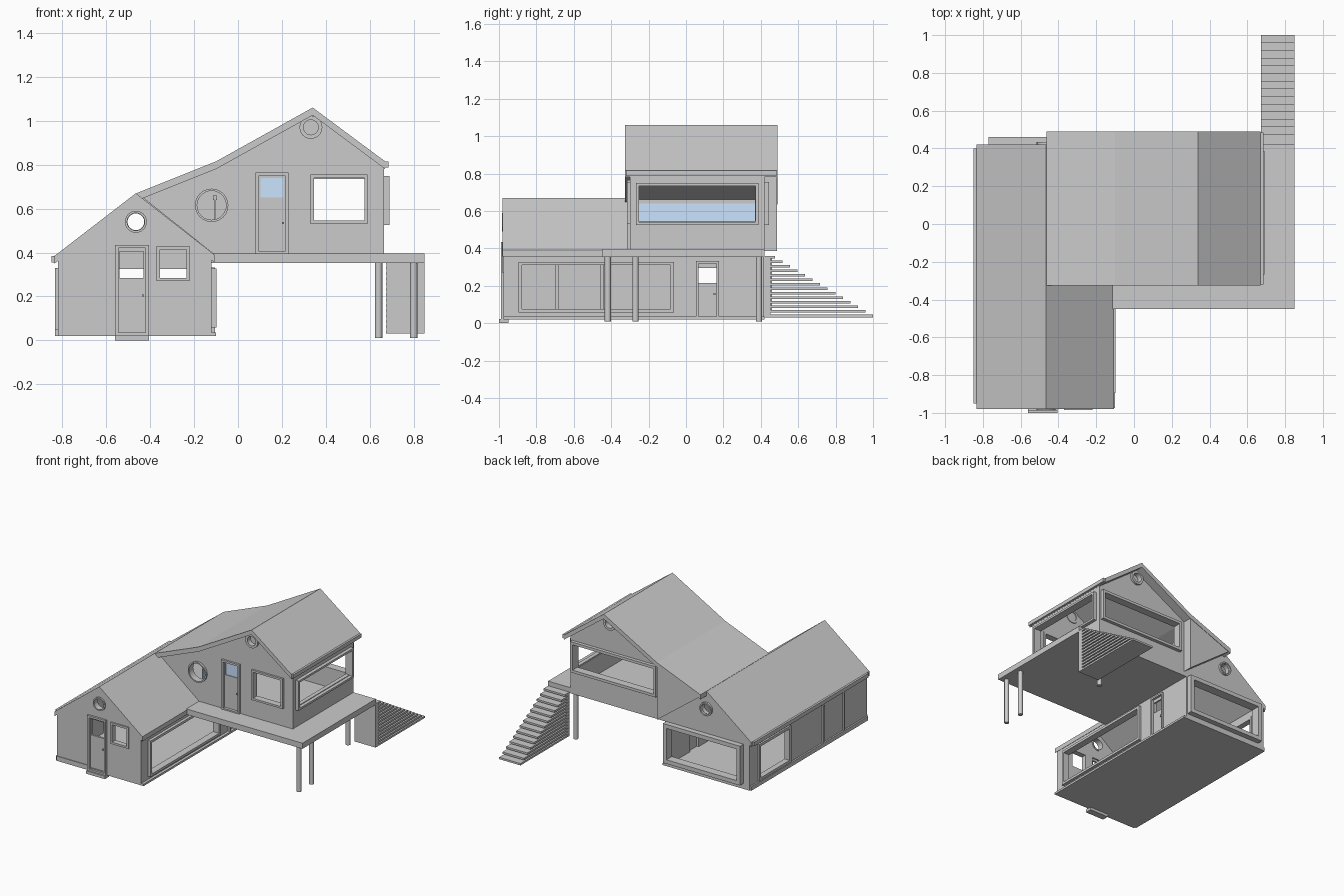
import bpy, math
from mathutils import Matrix

AXES = {'Y': ((1, 0, 0), (0, 0, 1), (0, -1, 0)),   # (u,v) = (x,z)
        'X': ((0, 1, 0), (0, 0, 1), (1, 0, 0))}    # (u,v) = (y,z)

glass = bpy.data.materials.new("blue_glass")
glass.diffuse_color = (0.6, 0.77, 1.0, 1)


def rect(u0, u1, v0, v1):
    return [(u0, v0), (u1, v0), (u1, v1), (u0, v1)]


def circle(u, v, r, n=24):
    return [(u + r * math.cos(2 * math.pi * i / n), v + r * math.sin(2 * math.pi * i / n)) for i in range(n)]


def panel(name, axis, a, b, outer, holes=(), mat=None):
    """Flat outline with holes, extruded from a to b along an axis."""
    cu = bpy.data.curves.new(name, 'CURVE')
    cu.dimensions = '2D'
    cu.fill_mode = 'BOTH'
    cu.extrude = abs(b - a) / 2
    for loop in [outer, *holes]:
        s = cu.splines.new('POLY')
        s.points.add(len(loop) - 1)
        for p, (u, v) in zip(s.points, loop):
            p.co = (u, v, 0, 1)
        s.use_cyclic_u = True
    tmp = bpy.data.objects.new(name + "_tmp", cu)
    bpy.context.collection.objects.link(tmp)
    me = bpy.data.meshes.new_from_object(tmp.evaluated_get(bpy.context.evaluated_depsgraph_get()))
    bpy.data.objects.remove(tmp)
    m = Matrix(AXES[axis]).transposed().to_4x4()
    m.translation['XYZ'.index(axis)] = (a + b) / 2
    me.transform(m)
    for p in me.polygons:
        p.use_smooth = False
    me.materials.clear()
    if mat:
        me.materials.append(mat)
    ob = bpy.data.objects.new(name, me)
    bpy.context.collection.objects.link(ob)
    return ob


def box(name, x0, x1, y0, y1, z0, z1, mat=None):
    return panel(name, 'Y', y0, y1, rect(x0, x1, z0, z1), mat=mat)


def frame(name, axis, a, b, r, w=0.015):
    u0, u1, v0, v1 = r
    return panel(name, axis, a, b, rect(*r), [rect(u0 + w, u1 - w, v0 + w, v1 - w)])


def ring(name, axis, a, b, u, v, r, ri):
    return panel(name, axis, a, b, circle(u, v, r), [circle(u, v, ri)])


def roof(name, y0, y1, pts, t=0.035):
    return panel(name, 'Y', y0, y1, pts + [(x, z - t) for x, z in reversed(pts)])


# Lower wing: floor, roof, gutter
box("lower_floor", -0.82, -0.10, -0.975, 0.42, 0.02, 0.035)
roof("lower_roof", -0.98, 0.42, [(-0.835, 0.385), (-0.465, 0.67), (-0.107, 0.39)])
box("lower_gutter", -0.85, -0.832, -0.95, 0.40, 0.355, 0.385)

# Lower wing gable walls
gable = [(-0.82, 0.02), (-0.12, 0.02), (-0.12, 0.375), (-0.465, 0.645), (-0.82, 0.375)]
panel("lower_front_wall", 'Y', -0.975, -0.945, gable,
      [rect(-0.545, -0.42, 0.04, 0.42), rect(-0.355, -0.235, 0.285, 0.415), circle(-0.465, 0.54, 0.043)])
panel("lower_back_wall", 'Y', 0.39, 0.42, gable,
      [rect(-0.745, -0.155, 0.085, 0.325), circle(-0.465, 0.54, 0.038)])
frame("lower_back_window_frame", 'Y', 0.395, 0.46, (-0.77, -0.13, 0.06, 0.355), 0.03)
frame("lower_front_window_frame", 'Y', -0.985, -0.95, (-0.37, -0.22, 0.27, 0.43))
for n, a, b in (("front", -0.985, -0.94), ("back", 0.385, 0.435)):
    ring("lower_%s_round_window" % n, 'Y', a, b, -0.465, 0.54, 0.05, 0.04)

# Lower front door with step
frame("lower_door_frame", 'Y', -0.99, -0.95, (-0.56, -0.405, 0.02, 0.435))
panel("lower_door", 'Y', -0.97, -0.955, rect(-0.546, -0.419, 0.034, 0.421), [rect(-0.54, -0.43, 0.285, 0.405)])
box("lower_door_handle", -0.437, -0.427, -0.985, -0.968, 0.20, 0.21)
box("door_step", -0.56, -0.405, -1.0, -0.95, 0.0, 0.022)
box("front_skirting", -0.82, -0.56, -0.98, -0.97, 0.02, 0.055)

# Lower wing long walls
panel("lower_right_wall", 'X', -0.15, -0.12, rect(-0.975, 0.42, 0.02, 0.375),
      [rect(-0.88, -0.08, 0.075, 0.31), rect(0.065, 0.165, 0.035, 0.32)])
frame("lower_right_window_frame", 'X', -0.15, -0.098, (-0.895, -0.065, 0.058, 0.328), 0.018)
frame("side_door_frame", 'X', -0.15, -0.105, (0.053, 0.177, 0.02, 0.332), 0.013)
panel("side_door", 'X', -0.135, -0.122, rect(0.064, 0.166, 0.034, 0.32), [rect(0.068, 0.162, 0.215, 0.295)])
box("side_door_handle", -0.123, -0.11, 0.147, 0.157, 0.15, 0.16)
panel("lower_left_wall", 'X', -0.82, -0.795, rect(-0.975, 0.42, 0.02, 0.375), [rect(-0.04, 0.30, 0.075, 0.31)])
frame("lower_left_window_frame", 'X', -0.832, -0.79, (-0.06, 0.32, 0.055, 0.33), 0.02)
for i, y in enumerate((-0.69, -0.45)):
    box("left_wall_post_%d" % i, -0.832, -0.785, y - 0.008, y + 0.008, 0.05, 0.33)
box("left_skirting", -0.832, -0.815, -0.97, 0.415, 0.02, 0.05)

# Upper wing roof and gutter
roof("upper_roof", -0.325, 0.49, [(-0.463, 0.67), (-0.10, 0.815), (0.34, 1.06), (0.67, 0.815)])
box("upper_gutter", 0.66, 0.685, -0.32, 0.485, 0.787, 0.815)

# Upper wing walls
upper = [(-0.10, 0.385), (0.665, 0.385), (0.665, 0.80), (0.34, 1.035), (-0.10, 0.79), (-0.44, 0.655)]
panel("upper_front_wall", 'Y', -0.30, -0.27, upper,
      [rect(0.095, 0.215, 0.40, 0.75), rect(0.345, 0.575, 0.545, 0.74),
       circle(-0.12, 0.615, 0.068), circle(0.332, 0.97, 0.045)])
panel("upper_back_wall", 'Y', 0.39, 0.42, upper,
      [rect(-0.04, 0.63, 0.545, 0.74), circle(0.332, 0.97, 0.045)])
panel("upper_right_wall", 'X', 0.635, 0.665, rect(-0.30, 0.42, 0.385, 0.80), [rect(-0.25, 0.37, 0.545, 0.735)])
panel("back_gable_infill", 'Y', 0.41, 0.487, [(-0.10, 0.385), (-0.10, 0.79), (-0.455, 0.65)])

# Upper wing window frames
frame("upper_front_window_frame", 'Y', -0.315, -0.265, (0.33, 0.59, 0.53, 0.755))
frame("upper_back_window_frame", 'Y', 0.385, 0.445, (-0.06, 0.65, 0.525, 0.755), 0.02)
frame("upper_right_window_frame", 'X', 0.63, 0.69, (-0.267, 0.387, 0.525, 0.748))
ring("upper_round_window", 'Y', -0.315, -0.265, -0.12, 0.615, 0.076, 0.066)
for n, a, b, c in (("front", -0.315, -0.265, -0.275), ("back", 0.385, 0.435, 0.395)):
    ring("gable_%s_round_window" % n, 'Y', a, b, 0.332, 0.97, 0.052, 0.034)
    panel("gable_%s_round_pane" % n, 'Y', c - 0.004, c + 0.004, circle(0.332, 0.97, 0.04))

# Upper front door
frame("upper_door_frame", 'Y', -0.315, -0.265, (0.08, 0.23, 0.39, 0.765))
panel("upper_door", 'Y', -0.295, -0.28, rect(0.094, 0.216, 0.40, 0.751), [rect(0.103, 0.207, 0.65, 0.74)])
box("upper_door_pane", 0.10, 0.21, -0.29, -0.285, 0.648, 0.742, glass)
box("upper_door_handle", 0.20, 0.21, -0.31, -0.294, 0.53, 0.54)

# Glass partition inside, with top rail
box("inner_glass", -0.108, -0.10, -0.27, 0.39, 0.395, 0.64, glass)
box("inner_rail", -0.113, -0.095, -0.27, 0.39, 0.64, 0.66)

# Deck on posts
box("deck", -0.12, 0.85, -0.45, 0.42, 0.353, 0.395)
for i, (x, y) in enumerate(((0.80, -0.418), (0.80, -0.27), (0.64, 0.39))):
    bpy.ops.mesh.primitive_cylinder_add(vertices=16, radius=0.017, depth=0.345, location=(x, y, 0.1825))
    bpy.context.object.name = "deck_post_%d" % i
    bpy.ops.object.shade_smooth_by_angle()

# Stairs: stacked treads with end panel
box("stair_panel", 0.675, 0.85, 0.415, 0.452, 0.032, 0.36)
for i in range(14):
    box("stair_tread_%02d" % i, 0.673, 0.85, 0.42, 0.475 + 0.525 * i / 13, 0.346 - 0.0242 * i, 0.36 - 0.0242 * i)
